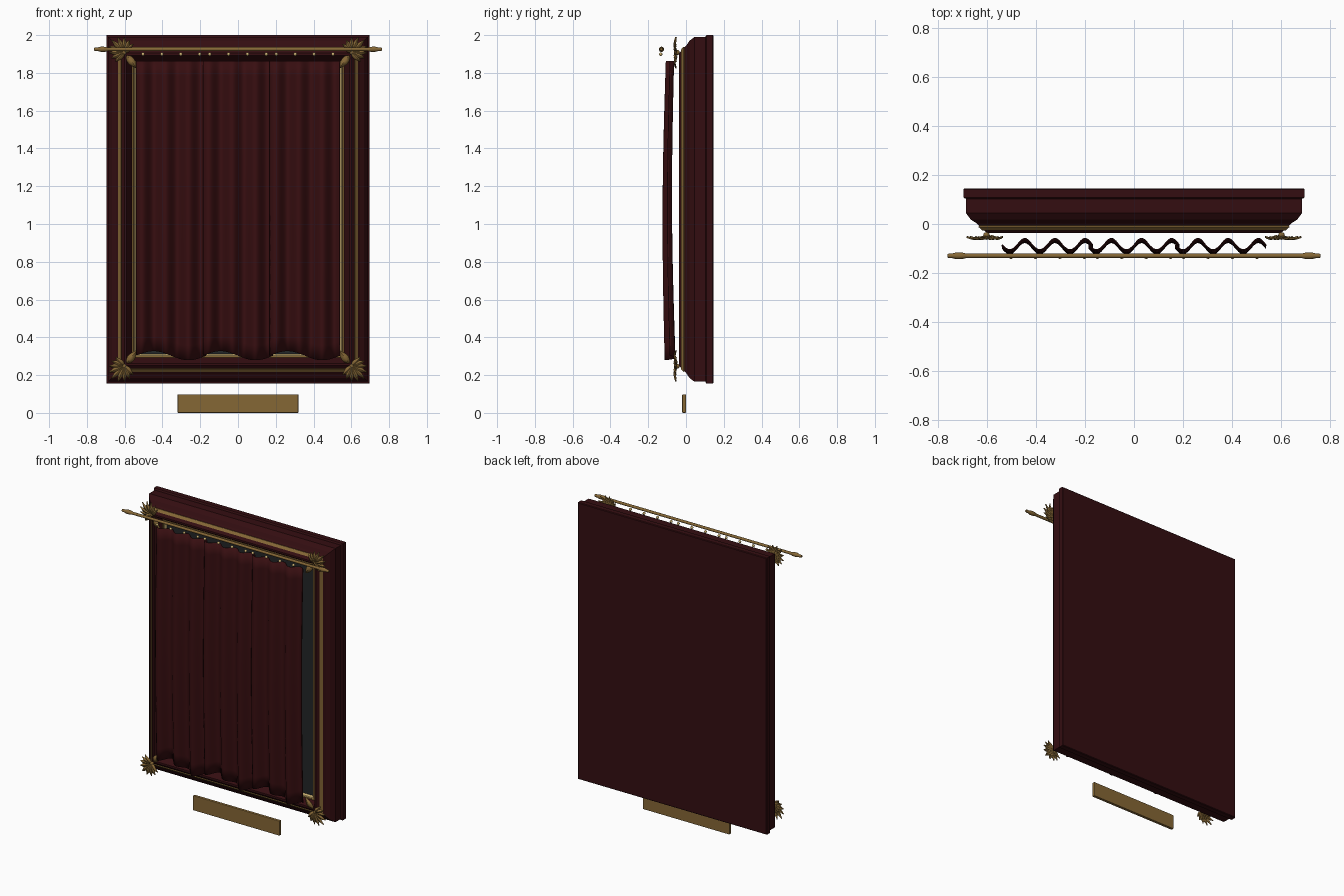
import bpy, bmesh, math

if "Cube" in bpy.data.objects:
    bpy.data.objects.remove(bpy.data.objects["Cube"])

HX, HZ, CZ = 0.697, 0.9225, 1.0775   # frame half width, half height, centre height


def material(name, rgb):
    m = bpy.data.materials.new(name)
    m.diffuse_color = (*rgb, 1)
    m.use_nodes = True
    m.node_tree.nodes["Principled BSDF"].inputs["Base Color"].default_value = m.diffuse_color
    return m


WINE = material("dark_wine_wood", (0.034, 0.0042, 0.0055))
VELVET = material("wine_velvet", (0.040, 0.0045, 0.0055))
GOLD = material("antique_gold", (0.235, 0.135, 0.036))
PALE = material("pale_gold", (0.60, 0.44, 0.17))
GLASS = material("dark_glass", (0.016, 0.019, 0.020))


def finish(name, bm, mat, smooth=None):
    bmesh.ops.recalc_face_normals(bm, faces=bm.faces)
    me = bpy.data.meshes.new(name)
    bm.to_mesh(me)
    bm.free()
    ob = bpy.data.objects.new(name, me)
    bpy.context.collection.objects.link(ob)
    me.materials.append(mat)
    if smooth:
        bpy.ops.object.select_all(action='DESELECT')
        ob.select_set(True)
        bpy.context.view_layer.objects.active = ob
        bpy.ops.object.shade_smooth_by_angle(angle=math.radians(smooth))
    return ob


def rect_loft(name, profile, mat, cap_back=False, closed=False):
    """Sweep an (inset, y) profile round the frame rectangle with mitred corners."""
    bm = bmesh.new()
    rings = [[bm.verts.new((sx * (HX - i), y, CZ + sz * (HZ - i)))
              for sx, sz in ((-1, -1), (1, -1), (1, 1), (-1, 1))] for i, y in profile]
    pairs = list(zip(rings, rings[1:])) + ([(rings[-1], rings[0])] if closed else [])
    for a, b in pairs:
        for k in range(4):
            bm.faces.new((a[k], a[(k + 1) % 4], b[(k + 1) % 4], b[k]))
    if cap_back:
        bm.faces.new(rings[0])
        bm.faces.new(rings[-1])
    return finish(name, bm, mat)


# moulded frame with a solid back
rect_loft("frame", [(0.004, 0.145), (0, 0.141), (0, 0.109), (0.004, 0.105), (0.010, 0.103),
                    (0.010, 0.045), (0.030, 0.018), (0.052, 0.004), (0.095, -0.036),
                    (0.107, -0.036), (0.137, 0.012), (0.152, 0.030)], WINE, cap_back=True)

# gold line on the outer slope, inner gold line and its pale lip
rect_loft("outer_gold_line", [(0.064, -0.004), (0.062, -0.013), (0.077, -0.027), (0.080, -0.018)],
          GOLD, closed=True)
rect_loft("inner_gold_line", [(0.137, 0.022), (0.137, 0.004), (0.145, 0.004), (0.147, 0.022)],
          GOLD, closed=True)
rect_loft("inner_pale_lip", [(0.145, 0.026), (0.145, 0.006), (0.150, 0.008), (0.157, 0.026)],
          PALE, closed=True)

# dark glass behind the curtain
bm = bmesh.new()
bmesh.ops.create_cube(bm, size=1)
for v in bm.verts:
    v.co = (v.co.x * 2 * (HX - 0.148), 0.026 + v.co.y * 0.006, CZ + v.co.z * 2 * (HZ - 0.148))
finish("glass_panel", bm, GLASS)


# three pleated curtain panels with wavy hems
def curtain(name, x0, width=0.37, nu=60, nv=20):
    bm = bmesh.new()
    grid = []
    for j in range(nv + 1):
        t = j / nv
        row = []
        for i in range(nu + 1):
            u = i / nu
            hem = 0.303 + 0.024 * math.sin(2 * math.pi * u)
            y = (-0.085 - 0.014 * math.sin(math.pi * t)
                 - (0.026 - 0.006 * t) * math.sin(6 * math.pi * u))
            row.append(bm.verts.new((x0 + width * u, y, hem + (1.862 - hem) * t)))
        grid.append(row)
    for a, b in zip(grid, grid[1:]):
        for i in range(nu):
            bm.faces.new((a[i], a[i + 1], b[i + 1], b[i]))
    ob = finish(name, bm, VELVET, 50)
    mod = ob.modifiers.new("cloth_thickness", 'SOLIDIFY')
    mod.thickness, mod.offset = 0.004, 0


for n, cx in (("left", -0.354), ("middle", 0.0), ("right", 0.354)):
    curtain("curtain_" + n, cx - 0.185)


def lathe(name, profile, mat, y, z, seg=16):
    """Turn an (x, radius) profile about the x axis."""
    bm = bmesh.new()
    rings = [[bm.verts.new((x, y + r * math.cos(2 * math.pi * k / seg),
                            z + r * math.sin(2 * math.pi * k / seg))) for k in range(seg)]
             for x, r in profile]
    for a, b in zip(rings, rings[1:]):
        for k in range(seg):
            bm.faces.new((a[k], a[(k + 1) % seg], b[(k + 1) % seg], b[k]))
    bm.faces.new(rings[0])
    bm.faces.new(rings[-1])
    return finish(name, bm, mat, 40)


# curtain rod with finials
lathe("curtain_rod", [(-0.70, 0.009), (0.70, 0.009)], GOLD, -0.13, 1.925)
for n, s in (("left", -1), ("right", 1)):
    lathe("finial_" + n, [(s * x, r) for x, r in
                          ((0.685, 0.009), (0.70, 0.013), (0.725, 0.014), (0.745, 0.009),
                           (0.752, 0.010), (0.763, 0.007))], GOLD, -0.13, 1.925)

# pale ring beads hanging below the rod, four to each curtain
bm = bmesh.new()
for cx in (-0.353, 0.0, 0.353):
    for dx in (-0.15, -0.05, 0.05, 0.15):
        made = bmesh.ops.create_uvsphere(bm, u_segments=12, v_segments=8, radius=0.009)
        bmesh.ops.translate(bm, verts=made["verts"], vec=(cx + dx, -0.134, 1.899))
finish("curtain_rings", bm, PALE, 60)


# leaf ornaments on the corners, built once and mirrored to all four
def leaf(bm, x, z, angle, length, width, y0=-0.046, n=7):
    dx, dz = math.cos(angle), math.sin(angle)
    rows = []
    for i in range(n + 1):
        t = i / n
        w = width * 0.5 * max(0.03, math.sin(math.pi * t ** 0.8) + 0.25 * (1 - t))
        y = y0 - 0.012 * math.sin(math.pi * t * 0.9)
        px, pz = x + dx * length * t, z + dz * length * t
        rows.append([bm.verts.new((px - dz * w * s, y - (0.005 if s == 0 else 0),
                                   pz + dx * w * s)) for s in (-1, 0, 1)])
    for a, b in zip(rows, rows[1:]):
        for k in range(2):
            bm.faces.new((a[k], a[k + 1], b[k + 1], b[k]))


bm = bmesh.new()
fan_x, fan_z = 0.603, 1.908 - CZ
for k in range(-4, 5):
    leaf(bm, fan_x, fan_z, math.radians(45 + 23 * k), 0.093 - 0.007 * abs(k), 0.026,
         -0.046 - 0.0006 * (k % 2))
leaf(bm, 0.587, 1.890 - CZ, math.radians(232), 0.082, 0.034)
orn = finish("corner_leaves", bm, GOLD, 30)
orn.location.z = CZ
mod = orn.modifiers.new("leaf_thickness", 'SOLIDIFY')
mod.thickness, mod.offset = 0.004, 0
mod = orn.modifiers.new("four_corners", 'MIRROR')
mod.use_axis = (True, False, True)
mod.use_mirror_merge = False

# boss at the root of each fan
bm = bmesh.new()
for sx in (-1, 1):
    for sz in (-1, 1):
        made = bmesh.ops.create_uvsphere(bm, u_segments=12, v_segments=8, radius=0.013)
        bmesh.ops.translate(bm, verts=made["verts"], vec=(sx * fan_x, -0.046, CZ + sz * fan_z))
finish("corner_bosses", bm, GOLD, 60)

# plaque below the frame
bm = bmesh.new()
bmesh.ops.create_cube(bm, size=1)
for v in bm.verts:
    v.co = (v.co.x * 0.64, -0.01 + v.co.y * 0.02, 0.049 + v.co.z * 0.098)
plaque = finish("plaque", bm, GOLD)
mod = plaque.modifiers.new("soft_edge", 'BEVEL')
mod.width, mod.segments = 0.004, 2
